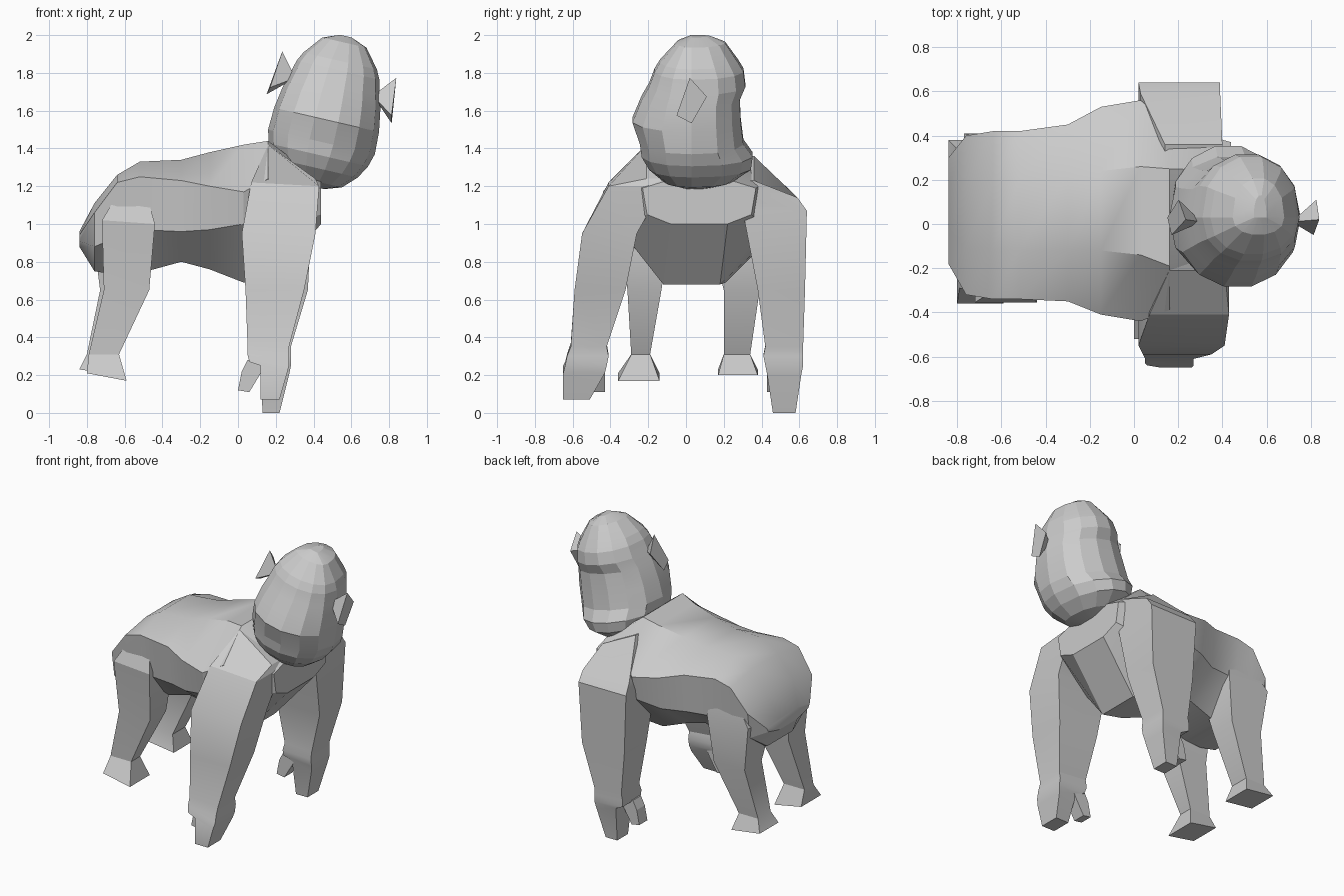
import bpy, bmesh, math
from mathutils import Matrix


def loft(name, rings, angle=30, matrix=None):
    """Skin a list of equal-length point rings and cap both ends."""
    bm = bmesh.new()
    loops = [[bm.verts.new(p) for p in r] for r in rings]
    n = len(loops[0])
    for a, b in zip(loops, loops[1:]):
        for i in range(n):
            j = (i + 1) % n
            bm.faces.new((a[i], a[j], b[j], b[i]))
    bm.faces.new(loops[0])
    bm.faces.new(loops[-1])
    bmesh.ops.remove_doubles(bm, verts=bm.verts, dist=0.0005)
    bmesh.ops.recalc_face_normals(bm, faces=bm.faces)
    if matrix:
        bm.transform(matrix)
    me = bpy.data.meshes.new(name)
    bm.to_mesh(me)
    bm.free()
    ob = bpy.data.objects.new(name, me)
    bpy.context.collection.objects.link(ob)
    if angle:
        bpy.ops.object.select_all(action='DESELECT')
        ob.select_set(True)
        bpy.context.view_layer.objects.active = ob
        bpy.ops.object.shade_smooth_by_angle(angle=math.radians(angle))


def limb(name, sections):
    """Four-sided limb from (x0, x1, y0, y1, z at x0, z at x1) sections."""
    loft(name, [[(x0, y0, za), (x1, y0, zb), (x1, y1, zb), (x0, y1, za)]
                for x0, x1, y0, y1, za, zb in sections], 25)


# Torso: eight-sided sections (x, yc, top half, ztop, side half, zhi, zlo, belly half, zbottom)
torso = [
    (-.84, .06, .10, .96, .24, .94, .91, .10, .88),
    (-.76, .04, .15, 1.11, .36, 1.06, .88, .14, .75),
    (-.64, .04, .15, 1.26, .38, 1.22, .93, .15, .73),
    (-.52, .04, .16, 1.33, .38, 1.25, .97, .15, .74),
    (-.30, .05, .17, 1.34, .40, 1.23, .96, .16, .80),
    (-.15, .06, .18, 1.38, .47, 1.20, .97, .15, .76),
    (.03, .06, .20, 1.42, .50, 1.17, 1.0, .15, .69),
    (.16, .03, .22, 1.44, .42, 1.24, .98, .15, .68),
    (.44, .07, .17, 1.23, .30, 1.19, 1.05, .15, 1.0),
]
rings = []
for x, yc, a, zt, b, zu, zl, c, zb in torso:
    half = [(a, zt), (b, zu), (b * .92, zl), (c, zb)]
    rings.append([(x, yc + y, z) for y, z in half]
                 + [(x, yc - y, z) for y, z in reversed(half)])
loft("torso", rings)

# Front limbs, sloping into the shoulders and ending in a finger block
limb("front_arm_a", [
    (.16, .41, -.21, 0, 1.42, 1.24), (.07, .43, -.41, -.12, 1.22, 1.20),
    (.02, .41, -.55, -.26, .95, .95), (.04, .35, -.59, -.32, .65, .65),
    (.05, .27, -.61, -.42, .37, .35), (.05, .27, -.63, -.41, .31, .30),
    (.06, .27, -.64, -.42, .27, .25), (.12, .26, -.65, -.43, .25, .21),
    (.12, .22, -.65, -.51, .07, .07)])
limb("front_arm_b", [
    (.14, .40, .08, .36, 1.36, 1.23), (.03, .39, .24, .59, 1.14, 1.14),
    (.02, .39, .30, .64, 1.07, 1.07), (.04, .37, .38, .63, .65, .65),
    (.07, .28, .42, .62, .36, .35), (.06, .28, .41, .62, .31, .30),
    (.06, .28, .42, .62, .27, .25), (.12, .27, .43, .61, .24, .20),
    (.13, .22, .46, .58, 0, 0)])

# Thumbs: short bent fingers behind each hand
for tag, y in (("a", -.52), ("b", .43)):
    path = [(.10, .28, .10), (.07, .22, .10), (.03, .12, .06)]
    loft("thumb_" + tag, [[(x - w / 2, y, z), (x + w / 2, y, z - .01),
                           (x + w / 2, y + .09, z - .01), (x - w / 2, y + .09, z)]
                          for x, z, w in path], 0)

# Hind limbs with flared feet
limb("hind_leg_a", [
    (-.60, -.50, -.28, -.10, 1.22, 1.22), (-.72, -.44, -.355, -.08, 1.02, 1.0),
    (-.71, -.47, -.31, -.13, .65, .65), (-.79, -.63, -.29, -.19, .31, .31),
    (-.80, -.59, -.36, -.14, .21, .17)])
limb("hind_leg_b", [
    (-.60, -.50, .12, .36, 1.20, 1.20), (-.77, -.45, .12, .41, .96, .98),
    (-.73, -.49, .20, .39, .65, .65), (-.80, -.65, .20, .34, .31, .31),
    (-.84, -.62, .17, .38, .23, .20)])

# Head: turned sideways and tilted; (height, front reach, back reach, half width)
tilt = Matrix.Translation((.48, .03, 1.6)) @ Matrix.Rotation(math.radians(13), 4, 'Y')
profile = [
    (.405, .10, .001, .03), (.37, .18, .08, .12), (.27, .25, .17, .20),
    (.22, .28, .20, .225), (.14, .29, .23, .245), (.07, .26, .27, .265),
    (-.05, .265, .32, .285), (-.17, .28, .28, .29), (-.24, .33, .27, .27),
    (-.31, .32, .23, .23), (-.38, .22, .15, .16), (-.41, .12, .06, .07)]
N = 14
rings = []
for w, f, b, h in profile:
    ring = []
    for i in range(N):
        t = 2 * math.pi * i / N
        s = math.sin(t)
        ring.append((h * math.cos(t), (f if s > 0 else b) * math.copysign(abs(s) ** .85, s), w))
    rings.append(ring)
loft("head", rings, 10, tilt)

# Ears: pyramids with the point set into the head
ear = [(.31, -.01, .25), (.32, .08, .15), (.34, 0, .01), (.33, -.08, .05)]
for side, tag in ((1, "a"), (-1, "b")):
    loft("ear_" + tag, [[(side * (.21 + (x - .21) * k), -.02 + (y + .02) * k, .13 + (z - .13) * k)
                         for x, y, z in ear] for k in (.02, 1)], 0, tilt)
